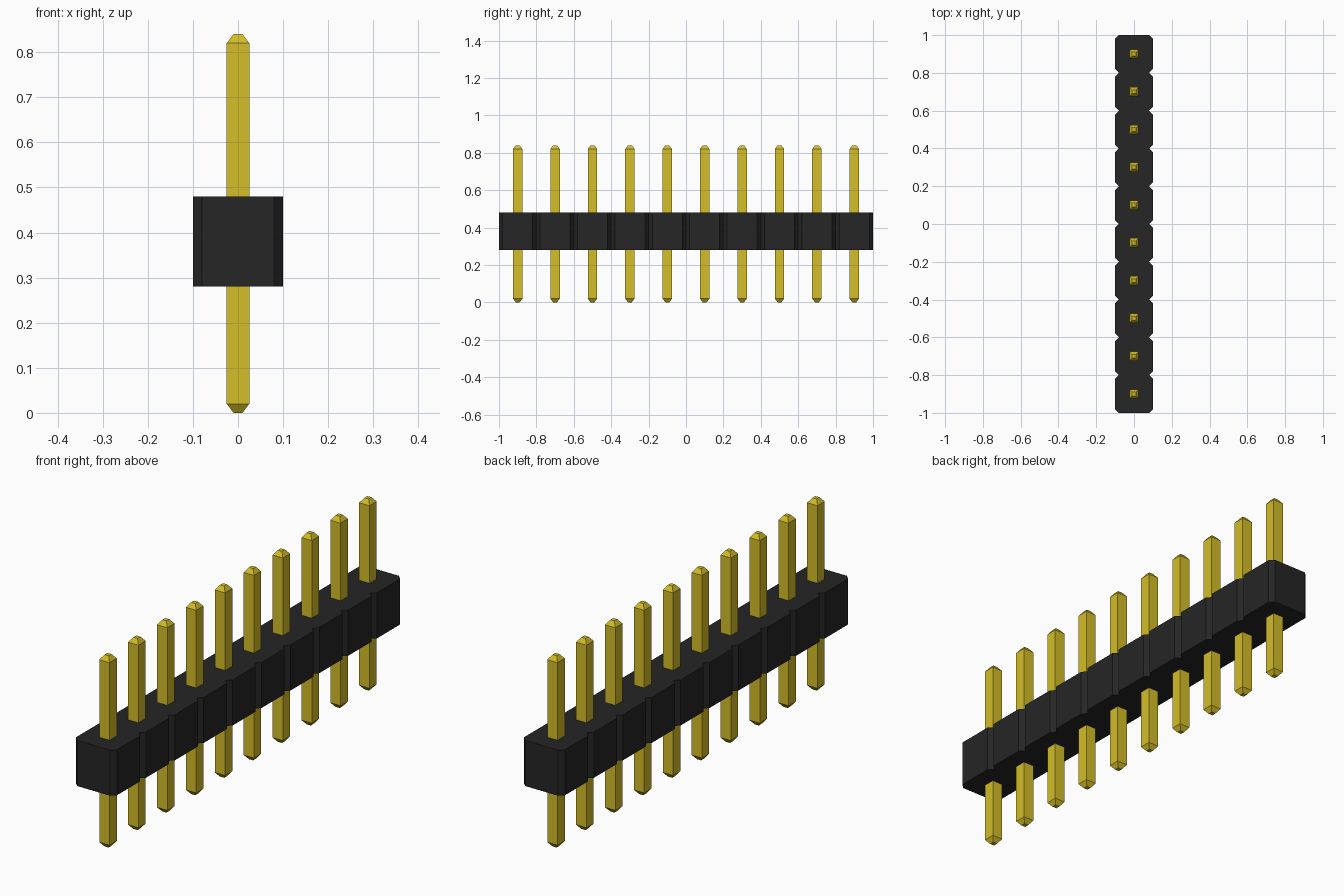
import bpy, bmesh

cube = bpy.data.objects.get("Cube")
if cube:
    bpy.data.objects.remove(cube, do_unlink=True)

COUNT, PITCH = 10, 0.2
HALF, CHAMFER = 0.1, 0.02


def material(name, rgb):
    m = bpy.data.materials.new(name)
    m.use_nodes = True
    color = (*rgb, 1.0)
    m.diffuse_color = color
    bsdf = next(n for n in m.node_tree.nodes if n.type == 'BSDF_PRINCIPLED')
    bsdf.inputs["Base Color"].default_value = color
    return m


def loft(name, rings, mat):
    """Skin a stack of (outline, z) rings into a closed solid."""
    bm = bmesh.new()
    loops = [[bm.verts.new((x, y, z)) for x, y in outline] for outline, z in rings]
    n = len(loops[0])
    for low, high in zip(loops, loops[1:]):
        for i in range(n):
            j = (i + 1) % n
            bm.faces.new((low[i], low[j], high[j], high[i]))
    bm.faces.new(loops[0][::-1])
    bm.faces.new(loops[-1])
    bmesh.ops.recalc_face_normals(bm, faces=bm.faces)
    mesh = bpy.data.meshes.new(name)
    bm.to_mesh(mesh)
    bm.free()
    mesh.materials.append(mat)
    obj = bpy.data.objects.new(name, mesh)
    bpy.context.collection.objects.link(obj)
    return obj


def square(r):
    return [(-r, -r), (r, -r), (r, r), (-r, r)]


black = material("black plastic", (0.0194, 0.0188, 0.0188))
gold = material("gold metal", (0.66, 0.51, 0.0205))

centres = [(i - (COUNT - 1) / 2) * PITCH for i in range(COUNT)]

# Housing: a row of chamfered squares sharing notched joints
side = [(HALF - CHAMFER, centres[0] - HALF)]
for c in centres:
    side += [(HALF, c - HALF + CHAMFER), (HALF, c + HALF - CHAMFER),
             (HALF - CHAMFER, c + HALF)]
outline = side + [(-x, y) for x, y in reversed(side)]
loft("housing", [(outline, 0.28), (outline, 0.48)], black)

# Pins: square bars with tapered tips, sharing one mesh
tip, bar = square(0.01), square(0.025)
first = loft("pin_1", [(tip, 0.0), (bar, 0.02), (bar, 0.82), (tip, 0.84)], gold)
first.location.y = centres[0]
for i, y in enumerate(centres[1:], 2):
    pin = bpy.data.objects.new(f"pin_{i}", first.data)
    pin.location.y = y
    bpy.context.collection.objects.link(pin)
